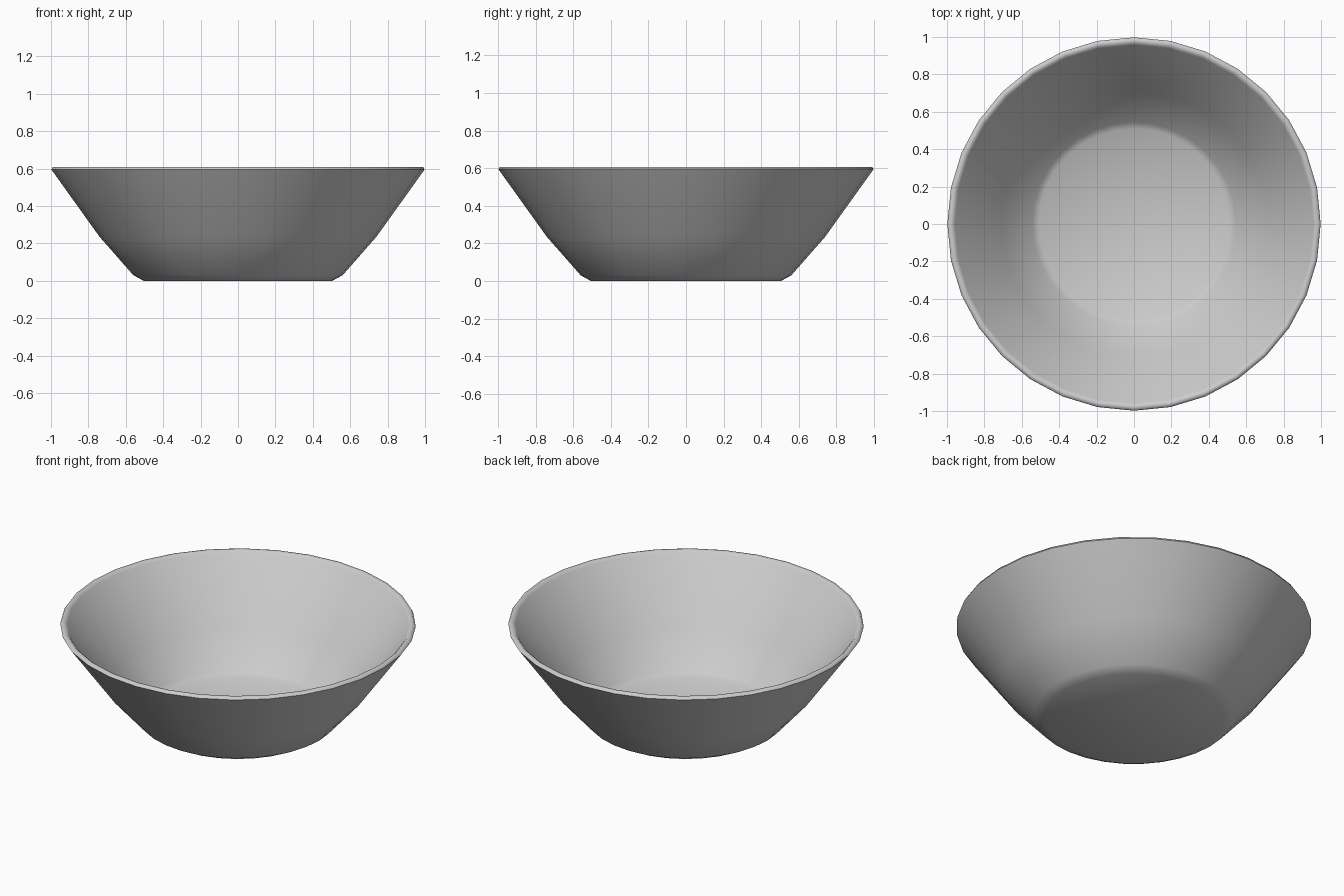
import bpy, bmesh, math
from mathutils import Matrix

if "Cube" in bpy.data.objects:
    bpy.data.objects.remove(bpy.data.objects["Cube"])

SEGMENTS = 32
# Half cross-section (radius, height): underside, outer wall, rim, inner wall, floor
PROFILE = [(0, 0), (0.505, 0), (0.56, 0.03), (0.74, 0.235), (0.998, 0.595),
           (0.99, 0.608), (0.972, 0.608), (0.958, 0.595),
           (0.71, 0.245), (0.545, 0.058), (0.51, 0.035), (0, 0.035)]

# Revolve the cross-section into a hollow bowl
bm = bmesh.new()
verts = [bm.verts.new((r, 0, z)) for r, z in PROFILE]
edges = [bm.edges.new(pair) for pair in zip(verts, verts[1:])]
bmesh.ops.spin(bm, geom=verts + edges, cent=(0, 0, 0), axis=(0, 0, 1),
               angle=math.tau, steps=SEGMENTS)
bmesh.ops.remove_doubles(bm, verts=bm.verts, dist=0.0005)
bmesh.ops.recalc_face_normals(bm, faces=bm.faces)

mesh = bpy.data.meshes.new("bowl")
bm.to_mesh(mesh)
bm.free()
bowl = bpy.data.objects.new("bowl", mesh)
bpy.context.collection.objects.link(bowl)

# Smooth walls and softly rounded rim
bpy.context.view_layer.objects.active = bowl
bowl.select_set(True)
bpy.ops.object.shade_smooth_by_angle(angle=math.radians(60))
